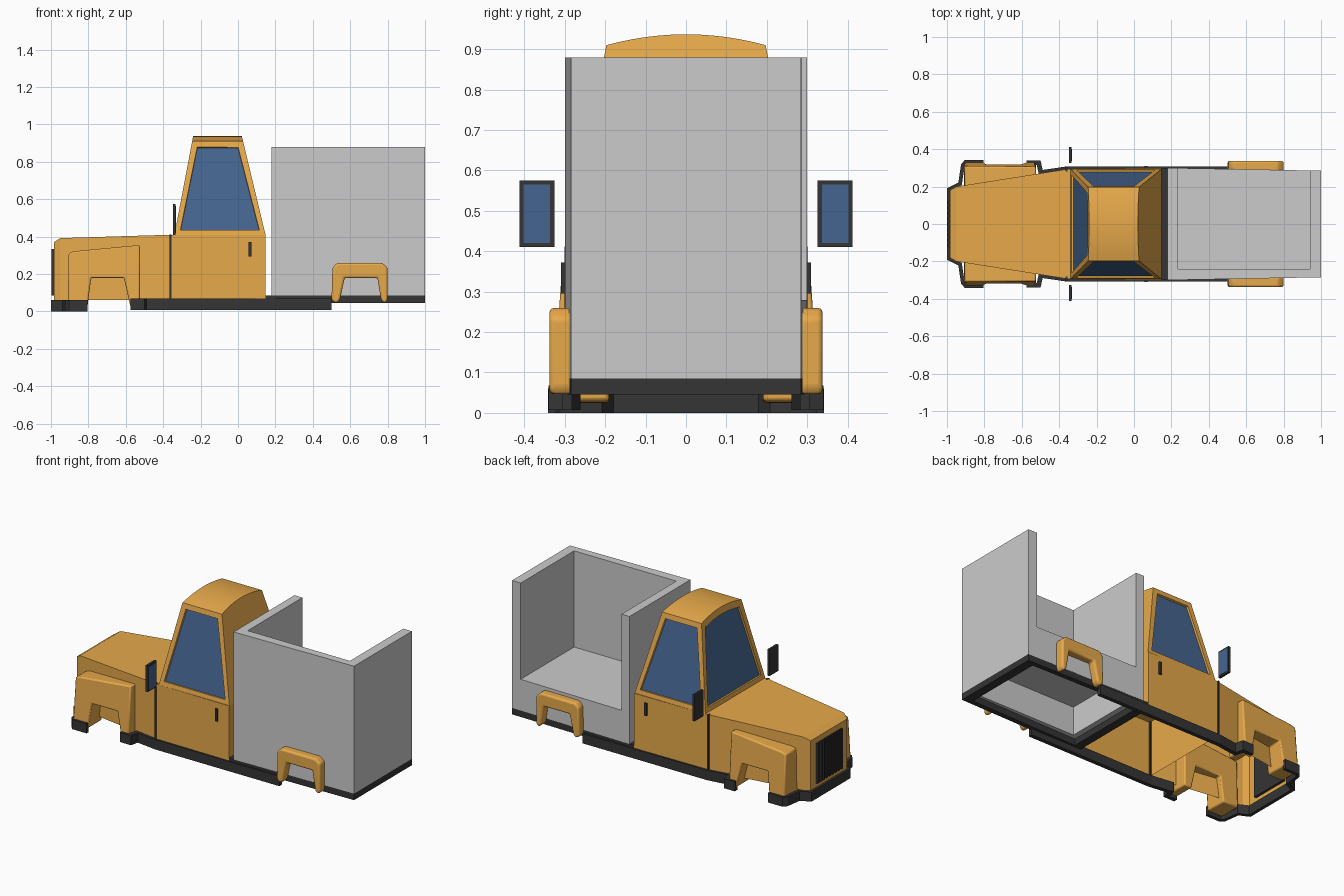
import bpy, bmesh, math
from mathutils import Vector

if "Cube" in bpy.data.objects:
    bpy.data.objects.remove(bpy.data.objects["Cube"])


def material(name, rgb):
    m = bpy.data.materials.new(name)
    m.diffuse_color = (*rgb, 1)
    m.use_nodes = True
    m.node_tree.nodes["Principled BSDF"].inputs["Base Color"].default_value = m.diffuse_color
    return m


ORANGE = material("orange_paint", (0.80, 0.40, 0.07))
DARK = material("dark_trim", (0.035, 0.035, 0.035))
GLASS = material("blue_glass", (0.06, 0.13, 0.28))


def finish(name, bm, mat=None, bevel=0, segments=2, solid=0):
    bmesh.ops.recalc_face_normals(bm, faces=bm.faces[:])
    me = bpy.data.meshes.new(name)
    bm.to_mesh(me)
    bm.free()
    ob = bpy.data.objects.new(name, me)
    bpy.context.collection.objects.link(ob)
    if mat:
        me.materials.append(mat)
    if solid:
        s = ob.modifiers.new("Solidify", 'SOLIDIFY')
        s.thickness, s.offset, s.use_even_offset = solid, 0, True
    if bevel:
        b = ob.modifiers.new("Bevel", 'BEVEL')
        b.width, b.segments, b.limit_method = bevel, segments, 'ANGLE'
    return ob


def loft(name, rings, mat=None, closed=False, caps=(False, False), **kw):
    """Skin equal-length rings of 3D points."""
    bm = bmesh.new()
    vs = [[bm.verts.new(p) for p in r] for r in rings]
    n = len(rings[0])
    for a, b in zip(vs, vs[1:]):
        for i in range(n if closed else n - 1):
            j = (i + 1) % n
            bm.faces.new((a[i], a[j], b[j], b[i]))
    for ring, cap in ((vs[0], caps[0]), (vs[-1], caps[1])):
        if cap:
            bm.faces.new(ring)
    return finish(name, bm, mat, **kw)


def box(name, x0, x1, y0, y1, z0, z1, mat=None, **kw):
    rings = [[(x, y0, z0), (x, y1, z0), (x, y1, z1), (x, y0, z1)] for x in (x0, x1)]
    return loft(name, rings, mat, True, (True, True), **kw)


def ribbon(name, path, z0, z1, thick, mat=DARK):
    """Upright band following a path seen from above."""
    return loft(name, [[(x, y, z0), (x, y, z1)] for x, y in path], mat, solid=thick)


def arch(x, y, z0, z1):
    return [(x, -y, z0), (x, -y, z1), (x, y, z1), (x, y, z0)]


# hood and lower cab: shells open underneath
loft("hood", [arch(-0.985, 0.18, 0.06, 0.37), arch(-0.95, 0.20, 0.06, 0.392),
              arch(-0.36, 0.293, 0.06, 0.41)], ORANGE, caps=(True, False))
loft("lower_cab", [arch(-0.36, 0.295, 0.065, 0.41), arch(0.147, 0.30, 0.065, 0.41)],
     ORANGE, caps=(True, True))

# upper cab with domed roof and recessed windows
N = 12
bm = bmesh.new()


def cab_ring(front):
    x_at = (lambda z: -0.34 + 0.19 * (z - 0.41)) if front else (lambda z: 0.147 - 0.24 * (z - 0.41))
    pts = [(0.295, 0.41)]
    for i in range(N + 1):
        y = 0.197 - 0.394 * i / N
        pts.append((y, 0.91 + 0.027 * (1 - (y / 0.197) ** 2)))
    pts.append((-0.295, 0.41))
    return [bm.verts.new((x_at(z), y, z)) for y, z in pts]


fr, bk = cab_ring(True), cab_ring(False)
skin = [bm.faces.new((fr[i], fr[i + 1], bk[i + 1], bk[i])) for i in range(len(fr) - 1)]
windshield = bm.faces.new(fr)
bm.faces.new(bk)
bmesh.ops.recalc_face_normals(bm, faces=bm.faces[:])
for f in (skin[0], skin[-1], windshield):
    if f.normal.dot(f.calc_center_median() - Vector((-0.1, 0, 0.6))) < 0:
        f.normal_flip()
    bmesh.ops.inset_individual(bm, faces=[f], thickness=0.042)
    bmesh.ops.inset_individual(bm, faces=[f], thickness=0.002, depth=-0.012)
    f.material_index = 1
cab = finish("upper_cab", bm, ORANGE)
cab.data.materials.append(GLASS)

# grille with upright slats
box("grille", -0.988, -0.97, -0.125, 0.125, 0.085, 0.335, DARK)
for i in range(9):
    y = -0.116 + 0.029 * i
    box("grille_slat", -0.996, -0.985, y - 0.007, y + 0.007, 0.085, 0.335, DARK)

# front bumper wrapping round to the wheel arches
half = [(-0.99, 0.185), (-0.93, 0.215), (-0.915, 0.315), (-0.90, 0.332), (-0.805, 0.332)]
ribbon("front_bumper", [(x, -y) for x, y in reversed(half)] + half, 0, 0.06, 0.02)

# load box: three tall walls, one low side, raised floor
W0, W1 = 0.30, 0.285


def width(x):
    return W0 + (W1 - W0) * (x - 0.18) / 0.82


def box_wall(name, x0, x1, inner, s, z0, z1):
    a, b = width(x0), width(x1)
    ia, ib = (inner, inner) if inner > 0 else (-a, -b)
    loft(name, [[(x0, s * ia, z0), (x0, s * a, z0), (x0, s * a, z1), (x0, s * ia, z1)],
                [(x1, s * ib, z0), (x1, s * b, z0), (x1, s * b, z1), (x1, s * ib, z1)]],
         None, True, (True, True))


box_wall("box_front_wall", 0.18, 0.235, -1, 1, 0.085, 0.88)
box_wall("box_rear_wall", 0.94, 1.0, -1, 1, 0.085, 0.88)
box_wall("box_side_wall", 0.235, 0.94, 0.24, -1, 0.085, 0.88)
box_wall("box_low_side", 0.235, 0.94, 0.24, 1, 0.085, 0.28)
box("box_floor", 0.235, 0.94, -0.24, 0.24, 0.262, 0.28)

# box frame
box("frame_rear_beam", 0.945, 1.0, -0.285, 0.285, 0.045, 0.085, DARK)
box("frame_front_beam", 0.147, 0.20, -0.30, 0.30, 0.045, 0.085, DARK)

# fender outlines in side view
front_fender = [(-0.91, 0.025), (-0.905, 0.312), (-0.875, 0.322), (-0.525, 0.355), (-0.525, 0.03),
                (-0.575, 0.025), (-0.61, 0.18), (-0.785, 0.18), (-0.805, 0.025)]
rear_fender = [(0.50, 0.06), (0.505, 0.235), (0.53, 0.26), (0.77, 0.26), (0.80, 0.235), (0.80, 0.06),
               (0.785, 0.042), (0.765, 0.06), (0.745, 0.18), (0.57, 0.18), (0.545, 0.06), (0.525, 0.042)]

for s, side in ((1, "left"), (-1, "right")):
    loft(side + "_front_fender",
         [[(x, s * 0.19, z) for x, z in front_fender],
          [(x, s * (0.332 - 0.07 * z), z) for x, z in front_fender]],
         ORANGE, True, (True, True), bevel=0.008)
    loft(side + "_rear_fender", [[(x, s * y, z) for x, z in rear_fender] for y in (0.28, 0.338)],
         ORANGE, True, (True, True), bevel=0.014, segments=3)
    ribbon(side + "_skirt", [(x, s * y) for x, y in
           [(-0.575, 0.328), (-0.51, 0.328), (-0.498, 0.275), (-0.36, 0.295), (0.50, 0.295)]],
           0.007, 0.068, 0.025)
    ribbon(side + "_frame_rail", [(0.147, s * 0.285), (1.0, s * 0.27)], 0.045, 0.085, 0.03)
    # door seam and handle
    box(side + "_door_seam", -0.365, -0.355, s * 0.28, s * 0.301, 0.065, 0.412, DARK)
    box(side + "_door_handle", 0.057, 0.073, s * 0.295, s * 0.309, 0.295, 0.372, DARK)
    # wing mirror
    box(side + "_mirror", -0.348, -0.334, s * 0.326, s * 0.412, 0.41, 0.575, DARK)
    box(side + "_mirror_glass", -0.336, -0.332, s * 0.336, s * 0.402, 0.42, 0.565, GLASS)

# smooth the curved parts, keep edges sharp
for ob in bpy.context.collection.objects:
    ob.select_set(ob.name == "upper_cab" or "fender" in ob.name)
bpy.context.view_layer.objects.active = cab
bpy.ops.object.shade_smooth_by_angle(angle=math.radians(25))
